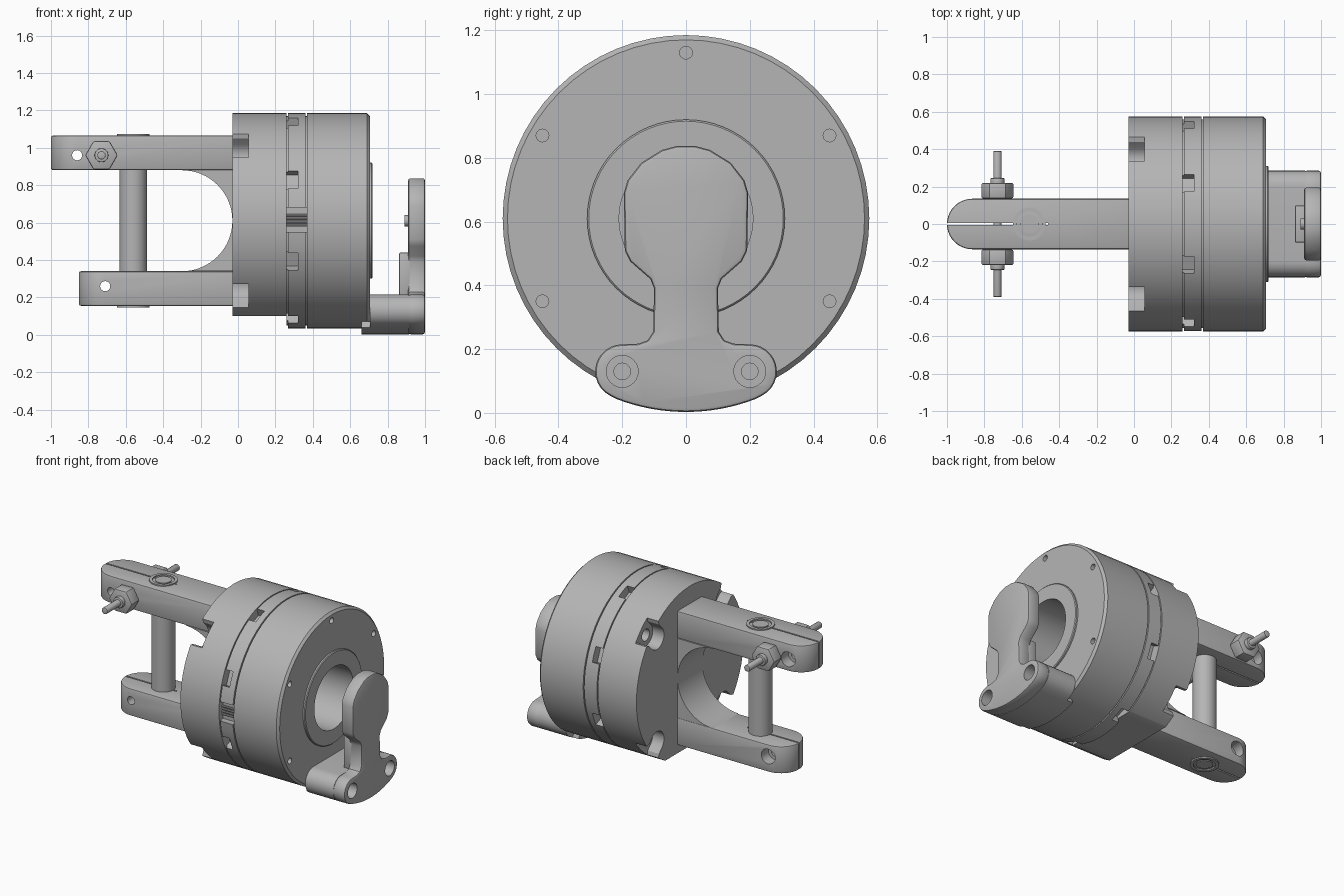
import bpy, bmesh
from math import sin, cos, pi, radians
from mathutils import Matrix, Vector

cube = bpy.data.objects.get("Cube")
if cube:
    bpy.data.objects.remove(cube, do_unlink=True)

GREY = (0.46, 0.46, 0.46, 1)
mat = bpy.data.materials.new("machined grey")
mat.use_nodes = True
mat.diffuse_color = GREY
mat.node_tree.nodes["Principled BSDF"].inputs["Base Color"].default_value = GREY

ZC = 0.61   # height of the main axis
R = 0.575   # body radius


def arc(cx, cy, r, a0, a1, n=12):
    return [(cx + r * cos(radians(a0 + (a1 - a0) * i / n)),
             cy + r * sin(radians(a0 + (a1 - a0) * i / n))) for i in range(n + 1)]


def finish(name, bm):
    bmesh.ops.recalc_face_normals(bm, faces=bm.faces)
    me = bpy.data.meshes.new(name)
    bm.to_mesh(me)
    bm.free()
    me.materials.append(mat)
    ob = bpy.data.objects.new(name, me)
    bpy.context.collection.objects.link(ob)
    return ob


def apply(ob, mod):
    bpy.ops.object.select_all(action='DESELECT')
    bpy.context.view_layer.objects.active = ob
    ob.select_set(True)
    bpy.ops.object.modifier_apply(modifier=mod.name)


def prism(name, pts, axis, a, b, bevel=0):
    """Extrude a 2D outline along an axis from a to b."""
    place = {'x': lambda u, v, t: (t, u, v), 'y': lambda u, v, t: (u, t, v),
             'z': lambda u, v, t: (u, v, t)}[axis]
    bm = bmesh.new()
    face = bm.faces.new([bm.verts.new(place(u, v, a)) for u, v in pts])
    ext = bmesh.ops.extrude_face_region(bm, geom=[face])
    verts = [g for g in ext['geom'] if isinstance(g, bmesh.types.BMVert)]
    bmesh.ops.translate(bm, verts=verts, vec=Vector(place(0, 0, b - a)))
    ob = finish(name, bm)
    if bevel:
        mod = ob.modifiers.new("edge", 'BEVEL')
        mod.width = bevel
        mod.segments = 2
        mod.limit_method = 'ANGLE'
        mod.angle_limit = radians(50)
        apply(ob, mod)
    return ob


def disc(name, cx, cy, r, axis, a, b, n=24, bevel=0):
    return prism(name, arc(cx, cy, r, 0, 360 - 360 / n, n - 1), axis, a, b, bevel)


def rect(u0, u1, v0, v1):
    return [(u0, v0), (u1, v0), (u1, v1), (u0, v1)]


def lathe(name, profile, n=64):
    """Turn a closed (x, radius) profile about the main axis."""
    bm = bmesh.new()
    rings = [[bm.verts.new((x, r * cos(2 * pi * i / n), ZC + r * sin(2 * pi * i / n)))
              for i in range(n)] for x, r in profile]
    for k in range(len(rings)):
        p, q = rings[k], rings[(k + 1) % len(rings)]
        for i in range(n):
            j = (i + 1) % n
            bm.faces.new((p[i], p[j], q[j], q[i]))
    bmesh.ops.remove_doubles(bm, verts=bm.verts, dist=1e-5)
    return finish(name, bm)


def cut(ob, cutters):
    for c in cutters:
        mod = ob.modifiers.new("cut", 'BOOLEAN')
        mod.operation = 'DIFFERENCE'
        mod.solver = 'EXACT'
        mod.object = c
        apply(ob, mod)
        bpy.data.objects.remove(c, do_unlink=True)


def turned(ob, deg):
    """Rotate an object about the main axis."""
    c = Matrix.Translation((0, 0, ZC))
    ob.data.transform(c @ Matrix.Rotation(radians(deg), 4, 'X') @ c.inverted())
    return ob


# Rear disc: bolt pockets open to the rim, flat underside
rear = lathe("rear_disc", [(-0.03, 0), (-0.03, R), (0.26, R), (0.26, 0.21), (0.1, 0.21), (0.1, 0)])
cutters = [prism("flat_cut", rect(-0.4, 0.4, -0.1, 0.1), 'x', -0.1, 0.3)]
for a in (45, 135, 225, 315):
    slot = arc(0.5, ZC, 0.075, 90, 270) + [(0.545, ZC - 0.075), (0.6, ZC - 0.11),
                                          (0.6, ZC + 0.11), (0.545, ZC + 0.075)]
    cutters.append(turned(prism("pocket_cut", slot, 'x', -0.1, 0.055), a))
    cutters.append(turned(disc("bolt_hole_cut", 0.5, ZC, 0.04, 'x', 0.03, 0.2), a))
cut(rear, cutters)

# Index ring: narrow seams, eight rim pockets, one ridged window
ring = lathe("index_ring", [(0.26, 0.21), (0.26, 0.56), (0.267, 0.56), (0.267, R), (0.362, R),
                            (0.362, 0.56), (0.37, 0.56), (0.37, 0.21)])
cutters = [prism("pocket_cut", rect(0.515, 0.62, ZC - 0.05, ZC + 0.05), 'x', 0.25, 0.32) for k in range(8)]
for k, c in enumerate(cutters):
    turned(c, 22.5 + 45 * k)
cutters.append(prism("window_cut", rect(-0.65, -0.53, 0.55, 0.68), 'x', 0.25, 0.4))
cut(ring, cutters)
for k in range(4):
    disc("window_ridge", -0.54, 0.585 + 0.018 * k, 0.007, 'x', 0.26, 0.37, 8)

# Main body: chamfered rim, raised boss, bore and face holes
body = lathe("main_body", [(0.37, 0.21), (0.37, R), (0.69, R), (0.705, 0.56), (0.705, 0.31),
                           (0.715, 0.31), (0.72, 0.305), (0.72, 0.21)])
cut(body, [disc("face_hole_cut", 0.52 * cos(radians(a)), ZC + 0.52 * sin(radians(a)), 0.02, 'x', 0.66, 0.8, 16)
           for a in (-30, 30, 90, 150, 210)])

# Fork arms: rounded ends, split by a slit, drilled crosswise
for name, end, z0, z1, hole in (("upper_arm", -1, 0.88, 1.065, (-0.86, 0.96)),
                                ("lower_arm", -0.85, 0.155, 0.34, (-0.71, 0.26))):
    plan = arc(end + 0.135, 0, 0.135, 90, 270, 20) + [(-0.02, -0.135), (-0.02, 0.135)]
    arm = prism(name, plan, 'z', z0, z1, 0.01)
    cut(arm, [prism("slit_cut", rect(-1.1, -0.46, -0.005, 0.005), 'z', 0, 1.2),
              disc("cross_hole_cut", *hole, 0.027, 'y', -0.3, 0.3),
              disc("counterbore_cut", *hole, 0.05, 'y', 0.06, 0.3)])

# Curved web joining the arms
prism("fork_web", arc(-0.3, ZC, 0.27, -90, 90, 32) + [(-0.02, 0.88), (-0.02, 0.34)], 'y', -0.135, 0.135)

# Vertical pin with end collars
disc("cross_pin", -0.56, 0, 0.074, 'z', 0.16, 1.06, 40)
for name, z0, z1 in (("upper_collar", 1.03, 1.073), ("lower_collar", 0.147, 0.19)):
    collar = disc(name, -0.56, 0, 0.088, 'z', z0, z1, 32)
    well = (1.058, 1.2) if z0 > ZC else (0, 0.162)
    cut(collar, [disc("collar_cut", -0.56, 0, 0.068, 'z', *well)])
    disc("pin_end", -0.56, 0, 0.05, 'z', z0 + 0.003, z1 - 0.003)

# Clamp bolt with a hex nut on each side
disc("clamp_rod", -0.73, 0.96, 0.022, 'y', -0.39, 0.39, 20, 0.004)
for s in (-1, 1):
    disc("hex_nut", -0.73, 0.96, 0.087, 'y', s * 0.137, s * 0.22, 6, 0.008)
    disc("rod_shoulder", -0.73, 0.96, 0.037, 'y', s * 0.2, s * 0.245, 20, 0.004)

# Latch: foot with two lobes, neck and rounded head
foot = arc(0.2, 0.13, 0.085, -62, 90, 12)
neck = [(0.15, 0.217), (0.12, 0.228), (0.103, 0.255), (0.1, 0.39), (0.112, 0.42)]
head = [(0.175, 0.475), (0.192, 0.51), (0.195, 0.69), (0.183, 0.73), (0.14, 0.785), (0.075, 0.825)]
bottom = arc(0, ZC, 0.607, -111, -69, 16)


def mirrored(half):
    return bottom + half + [(-y, z) for y, z in reversed(half)]


plate = prism("latch_plate", mirrored(foot + neck + head + [(0.03, 0.837)]), 'x', 0.91, 1, 0.012)
block = prism("latch_foot", mirrored(foot), 'x', 0.705, 0.915)
for part in (plate, block):
    cut(part, [disc("foot_hole_cut", s * 0.2, 0.13, r, 'x', x0, 1.1)
               for s in (-1, 1) for r, x0 in ((0.026, 0.6), (0.05, 0.84))])
prism("latch_neck", rect(-0.1, 0.1, 0.2, 0.44), 'x', 0.86, 0.93, 0.01)
prism("latch_lip", arc(0, ZC, 0.607, -110, -70) + arc(0, ZC, 0.573, -70, -110), 'x', 0.66, 0.71)
disc("latch_stud", 0, ZC, 0.03, 'x', 0.89, 0.92)

for ob in bpy.context.scene.objects:
    ob.select_set(ob.type == 'MESH')
bpy.ops.object.shade_smooth_by_angle(angle=radians(30))
